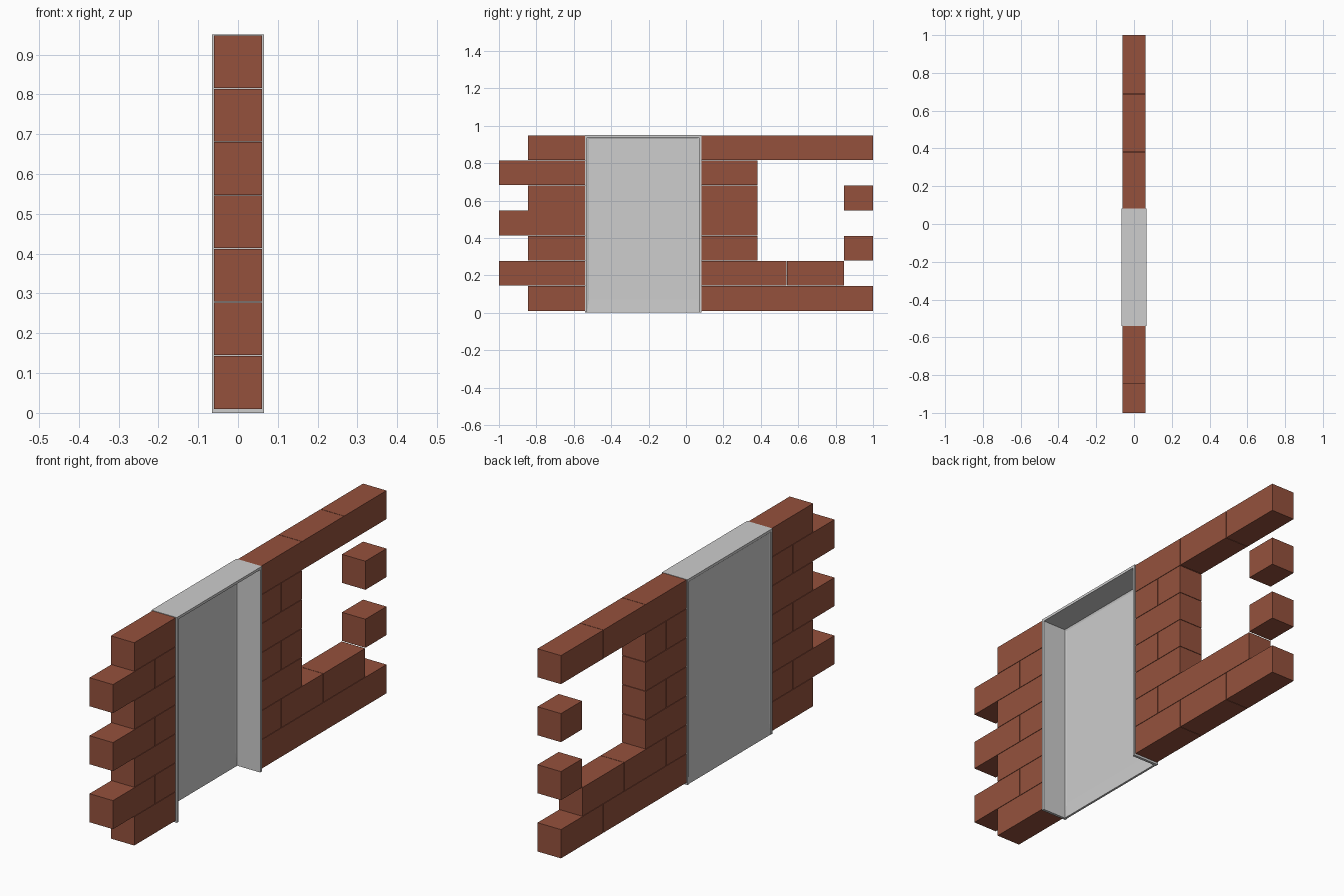
import bpy, bmesh

if "Cube" in bpy.data.objects:
    bpy.data.objects.remove(bpy.data.objects["Cube"])


def material(name, rgb):
    m = bpy.data.materials.new(name)
    m.diffuse_color = (*rgb, 1)
    m.use_nodes = True
    m.node_tree.nodes["Principled BSDF"].inputs["Base Color"].default_value = m.diffuse_color
    return m


BRICK = material("brick red", (0.30, 0.083, 0.046))
GREY = material("light grey", (0.61, 0.61, 0.61))


def box(name, lo, hi, mat):
    """Box between two opposite corners."""
    bm = bmesh.new()
    bmesh.ops.create_cube(bm, size=1)
    for v in bm.verts:
        v.co = [(l + h) / 2 + c * (h - l) for c, l, h in zip(v.co, lo, hi)]
    me = bpy.data.meshes.new(name)
    bm.to_mesh(me)
    bm.free()
    me.materials.append(mat)
    ob = bpy.data.objects.new(name, me)
    bpy.context.collection.objects.link(ob)
    return ob


# Brick courses: (start, end) along y for every brick, bottom to top
Z0, PITCH, GAP = 0.01, 0.1342, 0.001
left_even = [(-0.845, -0.54)]
left_odd = [(-1.0, -0.695), (-0.695, -0.54)]
full = [(0.08, 0.382), (0.382, 0.69), (0.69, 1.0)]
halves = [(0.08, 0.23), (0.23, 0.382)]
pier_and_end = [(0.08, 0.382), (0.845, 1.0)]
right = [full, [(0.08, 0.23), (0.23, 0.538), (0.538, 0.845)],
         pier_and_end, halves, pier_and_end, halves, full]

for row, bricks in enumerate(right):
    z = Z0 + row * PITCH
    for a, b in (left_odd if row % 2 else left_even) + bricks:
        ya = a if a == -1.0 else a + GAP
        yb = b if b == 1.0 else b - GAP
        box(f"brick_row_{row + 1}", (-0.06, ya, z + (GAP if row else 0)),
            (0.06, yb, z + PITCH - GAP), BRICK)

# Door frame: two jambs and a head, open at the bottom
X, Y0, Y1, TOP, T = 0.065, -0.54, 0.082, 0.95, 0.012
box("door_jamb_left", (-X, Y0, 0), (X, Y0 + T, TOP), GREY)
box("door_jamb_right", (-X, Y1 - T, 0), (X, Y1, TOP), GREY)
box("door_head", (-X, Y0 + T, TOP - T), (X, Y1 - T, TOP), GREY)

# Door leaf on the back side, with a shallow inset panel on both faces
leaf = box("door_leaf", (-0.063, Y0 + T, 0), (-0.053, Y1 - T, TOP - T), GREY)
bm = bmesh.new()
bm.from_mesh(leaf.data)
bm.normal_update()
for f in [f for f in bm.faces if abs(f.normal.x) > 0.9]:
    side = f.normal.x
    bmesh.ops.inset_region(bm, faces=[f], thickness=0.012, depth=0)
    for v in f.verts:
        v.co.x -= side * 0.003
        if v.co.z < 0.1:
            v.co.z = 0.07
bm.to_mesh(leaf.data)
bm.free()
